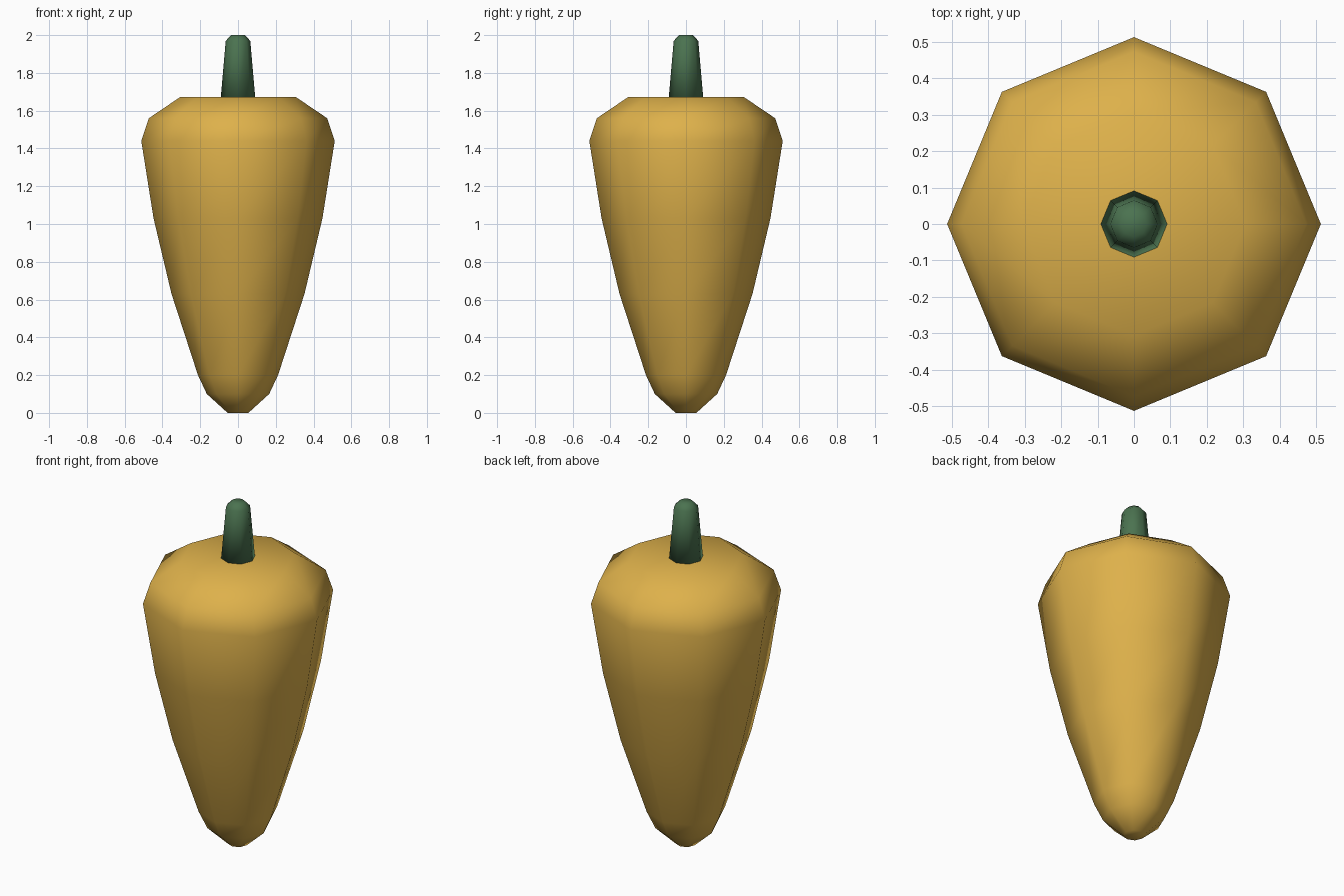
import bpy, bmesh, math

if "Cube" in bpy.data.objects:
    bpy.data.objects.remove(bpy.data.objects["Cube"])

SIDES = 8


def material(name, rgb):
    m = bpy.data.materials.new(name)
    m.diffuse_color = (*rgb, 1)
    m.use_nodes = True
    m.node_tree.nodes["Principled BSDF"].inputs["Base Color"].default_value = m.diffuse_color
    return m


def lathe(name, profile, mat):
    """Smooth eight-sided solid of revolution from (radius, height) pairs."""
    bm = bmesh.new()
    rings = [[bm.verts.new((r * math.cos(i * math.tau / SIDES),
                            r * math.sin(i * math.tau / SIDES), z))
              for i in range(SIDES)] for r, z in profile]
    for low, high in zip(rings, rings[1:]):
        for i in range(SIDES):
            j = (i + 1) % SIDES
            bm.faces.new((low[i], low[j], high[j], high[i]))
    bm.faces.new(rings[0][::-1])
    bm.faces.new(rings[-1])
    for f in bm.faces:
        f.smooth = True
    mesh = bpy.data.meshes.new(name)
    bm.to_mesh(mesh)
    bm.free()
    mesh.materials.append(mat)
    obj = bpy.data.objects.new(name, mesh)
    bpy.context.collection.objects.link(obj)
    return obj


# Tapered pepper body
lathe("pepper_body",
      [(0.055, 0), (0.165, 0.10), (0.212, 0.20), (0.352, 0.63), (0.447, 1.03),
       (0.512, 1.44), (0.472, 1.56), (0.305, 1.673)],
      material("amber", (0.73, 0.44, 0.07)))

# Short green stem
lathe("stem",
      [(0.092, 1.66), (0.065, 1.97), (0.035, 2.0)],
      material("dark_green", (0.07, 0.17, 0.08)))
